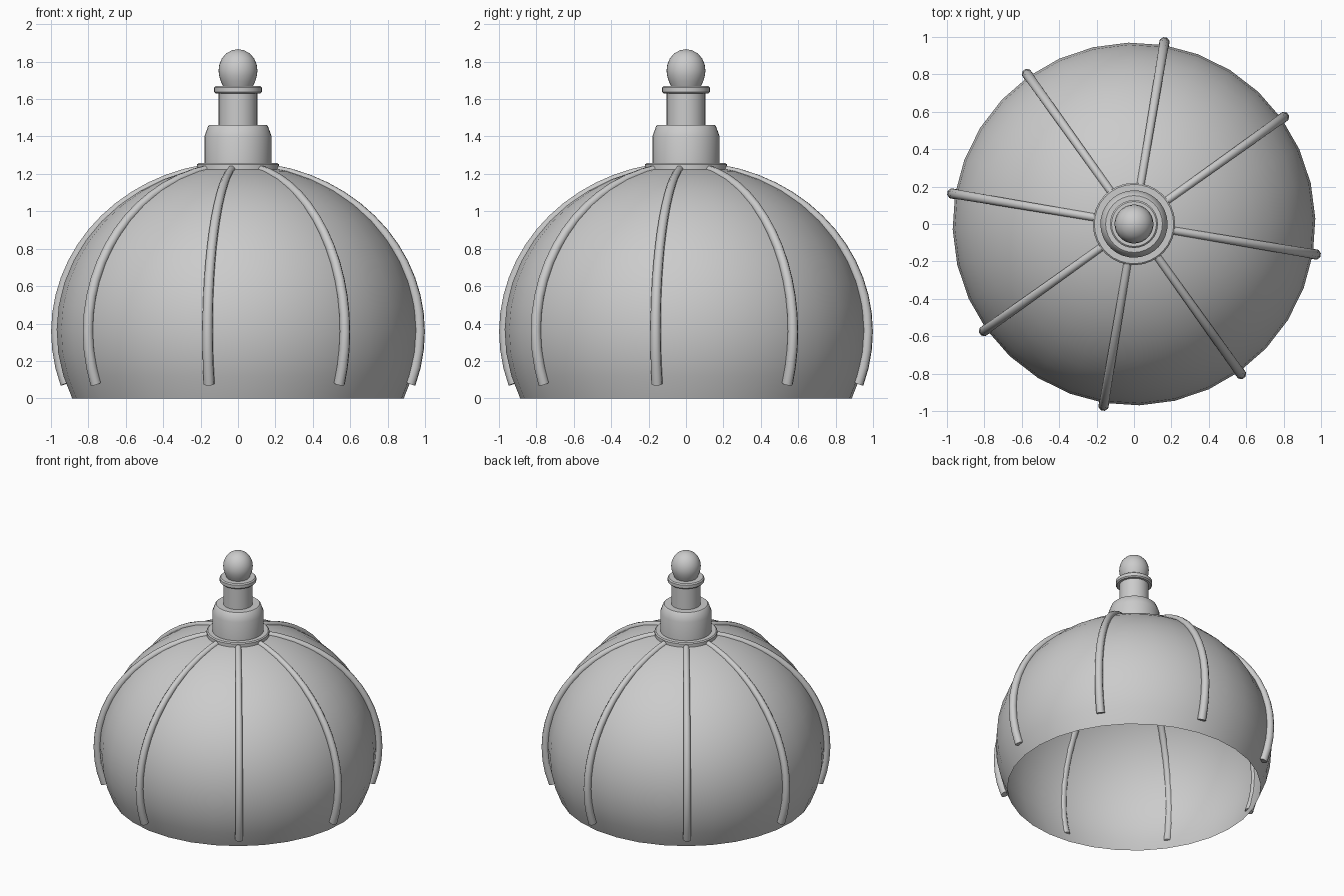
import bpy, bmesh
from math import sin, cos, pi, radians, sqrt, asin

if "Cube" in bpy.data.objects:
    bpy.data.objects.remove(bpy.data.objects["Cube"])

TURN = radians(-9.5)   # the ribs are turned slightly off the axes
CZ = 0.36              # height of the widest point of the dome


def finish(name, bm, angle):
    bmesh.ops.recalc_face_normals(bm, faces=bm.faces)
    me = bpy.data.meshes.new(name)
    bm.to_mesh(me)
    bm.free()
    ob = bpy.data.objects.new(name, me)
    bpy.context.collection.objects.link(ob)
    bpy.ops.object.select_all(action='DESELECT')
    ob.select_set(True)
    bpy.context.view_layer.objects.active = ob
    bpy.ops.object.shade_smooth_by_angle(angle=radians(angle))
    return ob


def lathe(name, profile, segs=32, angle=35):
    bm = bmesh.new()
    rings = []
    for r, z in profile:
        if r == 0:
            rings.append([bm.verts.new((0, 0, z))] * segs)
        else:
            rings.append([bm.verts.new((r * cos(TURN + 2 * pi * i / segs),
                                        r * sin(TURN + 2 * pi * i / segs), z))
                          for i in range(segs)])
    for a, b in zip(rings, rings[1:]):
        for i in range(segs):
            j = (i + 1) % segs
            quad = list(dict.fromkeys((a[i], a[j], b[j], b[i])))
            bm.faces.new(quad)
    return finish(name, bm, angle)


def rib(name, turn, sides=8, steps=16):
    # tapering tube swept along an ellipse just outside the dome
    a, b = 0.985, 0.885
    t0, t1 = asin((0.078 - CZ) / b), pi / 2 - asin(0.18 / a)
    bm = bmesh.new()
    rings = []
    for k in range(steps + 1):
        f = k / steps
        t = t0 + (t1 - t0) * f
        r, z = a * cos(t), CZ + b * sin(t)
        nr, nz = cos(t) / a, sin(t) / b
        n = sqrt(nr * nr + nz * nz)
        size = 0.030 - 0.008 * f
        ring = []
        for i in range(sides):
            p = 2 * pi * (i + 0.5) / sides
            u, v = size * cos(p), size * sin(p)
            x, y = r + u * nr / n, v
            ring.append(bm.verts.new((x * cos(turn) - y * sin(turn),
                                      x * sin(turn) + y * cos(turn),
                                      z + u * nz / n)))
        rings.append(ring)
    for p, q in zip(rings, rings[1:]):
        for i in range(sides):
            j = (i + 1) % sides
            bm.faces.new((p[i], p[j], q[j], q[i]))
    bm.faces.new(rings[0])
    bm.faces.new(rings[-1])
    return finish(name, bm, 50)


# open-bottomed dome shell
start = asin(-CZ / 0.89)
dome = []
for k in range(15):
    t = start + (pi / 2 - start) * k / 14
    dome.append((0.97 * cos(t) if k < 14 else 0, CZ + 0.89 * sin(t)))
lathe("dome", dome)

# eight ribs
for k in range(8):
    rib(f"rib_{k + 1}", TURN + k * pi / 4)

# finial, stacked from the dome upwards
lathe("finial_plate", [(0.22, 1.22), (0.22, 1.25), (0.212, 1.257), (0, 1.257)])
lathe("finial_base", [(0.18, 1.23), (0.18, 1.40), (0.16, 1.455), (0.152, 1.462), (0, 1.462)])
lathe("finial_neck", [(0.103, 1.45), (0.103, 1.64)])
lathe("finial_ring", [(0, 1.63), (0.12, 1.63), (0.128, 1.638), (0.128, 1.662),
                      (0.12, 1.67), (0, 1.67)])
lathe("finial_knob", [(0.078, 1.665), (0.092, 1.695), (0.101, 1.725), (0.104, 1.752),
                      (0.1, 1.785), (0.086, 1.818), (0.064, 1.843), (0.034, 1.86), (0, 1.867)])
